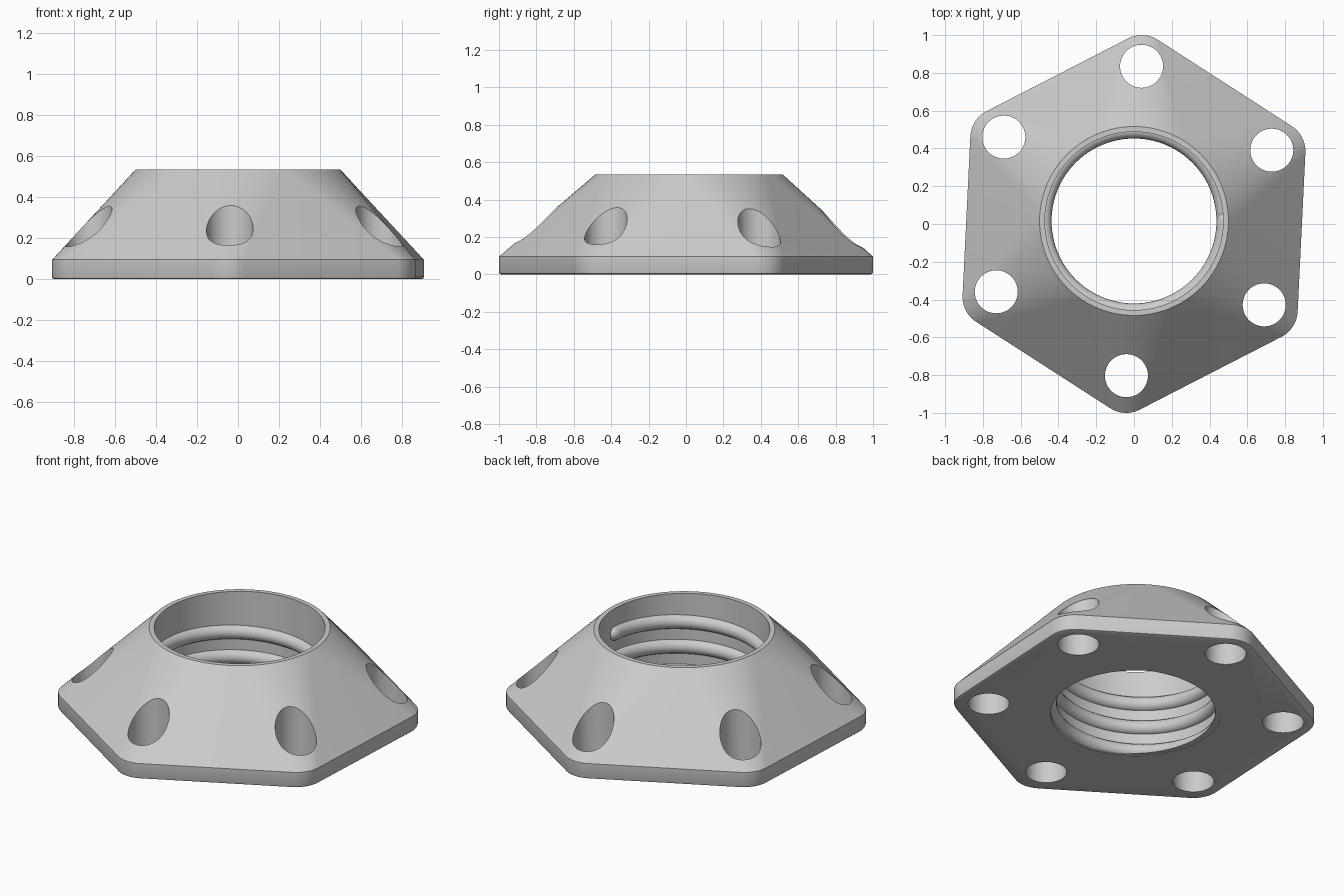
import bpy, bmesh, math
from mathutils import Vector

if "Cube" in bpy.data.objects:
    bpy.data.objects.remove(bpy.data.objects["Cube"])

TILT = math.radians(-2.8)      # rotation of the hexagon
BORE_Y = 0.016                 # bore and bolt circle sit slightly off the flange centre
TOP = 0.535
APOTHEM, CORNER_R = 0.888, 0.158

grey = bpy.data.materials.new("light grey")
grey.diffuse_color = (0.6, 0.6, 0.6, 1)
grey.use_nodes = True
grey.node_tree.nodes["Principled BSDF"].inputs["Base Color"].default_value = grey.diffuse_color


def finish(name, bm):
    bmesh.ops.recalc_face_normals(bm, faces=bm.faces[:])
    mesh = bpy.data.meshes.new(name)
    bm.to_mesh(mesh)
    bm.free()
    mesh.materials.append(grey)
    ob = bpy.data.objects.new(name, mesh)
    bpy.context.collection.objects.link(ob)
    return ob


def activate(ob):
    bpy.ops.object.select_all(action='DESELECT')
    ob.select_set(True)
    bpy.context.view_layer.objects.active = ob


def corner_angle(k):
    return math.radians(30 + 60 * k) + TILT


def hex_ring(inset, z, steps=14):
    """Hexagon outline with rounded corners."""
    pts = []
    d = (APOTHEM - CORNER_R) / math.cos(math.pi / 6)
    r = CORNER_R - inset
    for k in range(6):
        a = corner_angle(k)
        for i in range(steps + 1):
            b = a + math.radians(-30 + 60 * i / steps)
            pts.append((d * math.cos(a) + r * math.cos(b),
                        d * math.sin(a) + r * math.sin(b), z))
    return pts


# Body: hexagonal flange blending into a round collar
bm = bmesh.new()
points = hex_ring(0.012, 0) + hex_ring(0.003, 0.004) + hex_ring(0, 0.012) + hex_ring(0, 0.095)
points += [(0.5 * math.cos(a), BORE_Y + 0.5 * math.sin(a), TOP)
           for a in (math.tau * i / 96 for i in range(96))]
for p in points:
    bm.verts.new(p)
bmesh.ops.convex_hull(bm, input=bm.verts[:])
bmesh.ops.delete(bm, geom=[v for v in bm.verts if not v.link_faces], context='VERTS')
bmesh.ops.dissolve_limit(bm, angle_limit=0.002, verts=bm.verts[:], edges=bm.edges[:])
body = finish("flange_body", bm)


def cut_hole(name, x, y, radius, segments):
    bm = bmesh.new()
    bmesh.ops.create_cone(bm, cap_ends=True, segments=segments, radius1=radius,
                          radius2=radius, depth=2)
    bmesh.ops.translate(bm, verts=bm.verts[:], vec=(x, y, 0.3))
    cutter = finish(name, bm)
    cutter.hide_render = True
    mod = body.modifiers.new(name, 'BOOLEAN')
    mod.operation, mod.solver, mod.object = 'DIFFERENCE', 'EXACT', cutter
    activate(body)
    bpy.ops.object.modifier_apply(modifier=mod.name)
    bpy.data.objects.remove(cutter)


# Central bore and six bolt holes
cut_hole("bore_cutter", 0, BORE_Y, 0.472, 128)
for k in range(6):
    a = corner_angle(k)
    cut_hole("bolt_hole_cutter", 0.82 * math.cos(a), BORE_Y + 0.82 * math.sin(a), 0.114, 48)
activate(body)
bpy.ops.object.shade_smooth_by_angle(angle=math.radians(30))

# Internal thread: round helical ridge with a domed upper end
PITCH, END_Z, RIDGE = 0.15, 0.385, 0.043
bm = bmesh.new()
turns, per_turn, sides = 3, 96, 16
rings = []
total = turns * per_turn
angles = [-math.tau * turns * (1 - i / total) for i in range(total + 1)]
path = [(a, RIDGE) for a in angles]
for i in range(1, 7):          # shrink to a dome at the end
    t = math.radians(15 * i)
    path.append((RIDGE * math.sin(t) / 0.48, max(RIDGE * math.cos(t), 0.0005)))
for a, r in path:
    z = END_Z + PITCH * a / math.tau
    ring = []
    for j in range(sides):
        b = math.tau * j / sides
        rad = 0.4795 + r * math.cos(b)
        ring.append(bm.verts.new((rad * math.cos(a), BORE_Y + rad * math.sin(a),
                                  z + r * math.sin(b))))
    rings.append(ring)
for r0, r1 in zip(rings, rings[1:]):
    for j in range(sides):
        n = (j + 1) % sides
        bm.faces.new((r0[j], r0[n], r1[n], r1[j]))
bm.faces.new(rings[-1])
# trim the thread where it runs out of the base
bmesh.ops.bisect_plane(bm, geom=bm.verts[:] + bm.edges[:] + bm.faces[:],
                       plane_co=Vector((0, 0, 0.002)), plane_no=Vector((0, 0, 1)),
                       clear_inner=True)
rim = [e for e in bm.edges if e.is_boundary]
bmesh.ops.holes_fill(bm, edges=rim, sides=0)
thread = finish("inner_thread", bm)
activate(thread)
bpy.ops.object.shade_smooth_by_angle(angle=math.radians(40))
